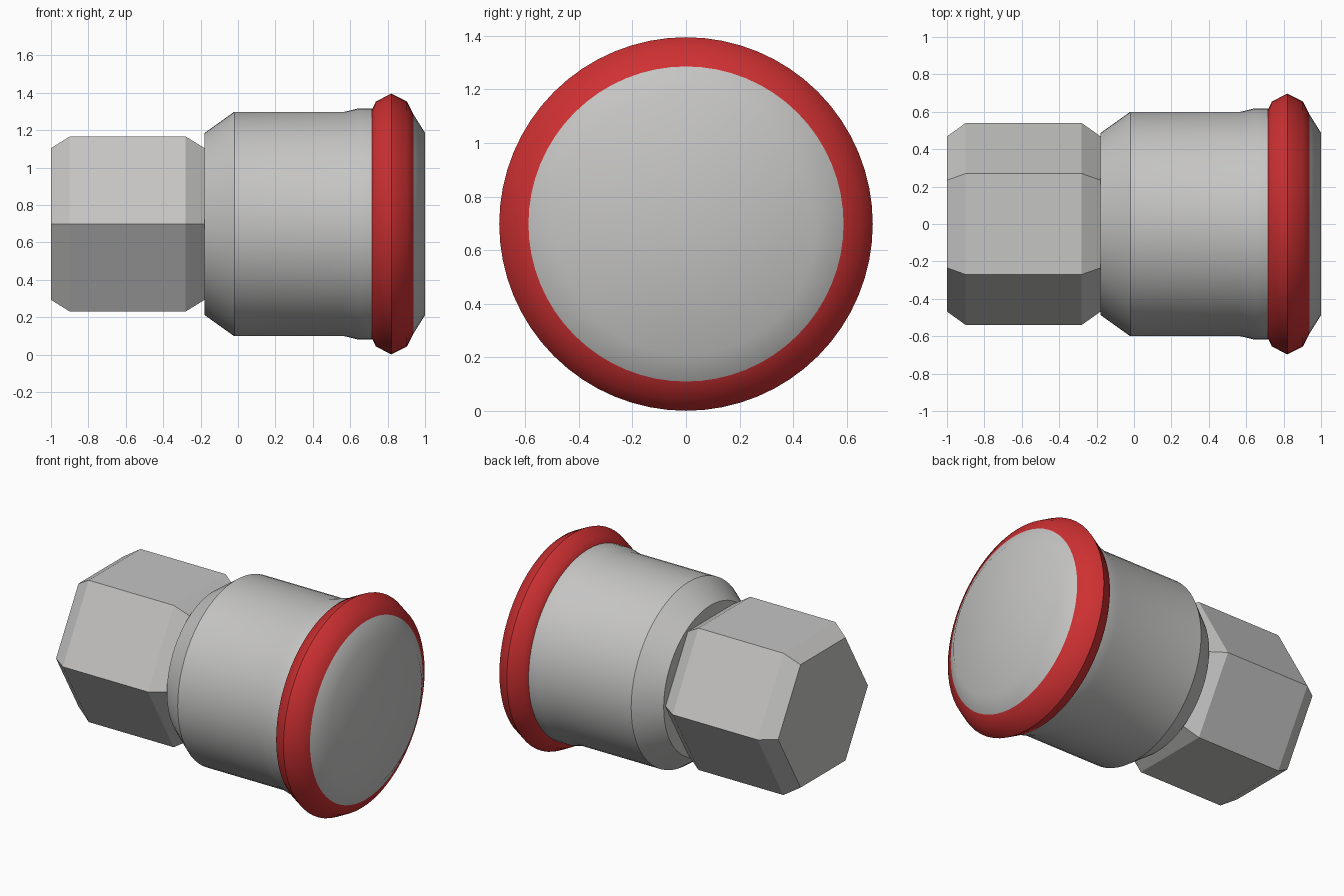
import bpy, bmesh
from math import sin, cos, tau

cube = bpy.data.objects.get("Cube")
if cube:
    bpy.data.objects.remove(cube, do_unlink=True)

AXIS_Z = 0.698
SEGMENTS = 64


def make_material(name, colour):
    mat = bpy.data.materials.new(name)
    mat.use_nodes = True
    mat.diffuse_color = colour
    mat.node_tree.nodes["Principled BSDF"].inputs["Base Color"].default_value = colour
    return mat


def turned(name, profile, sides, mat, sharp=(), smooth=True, caps=(True, True)):
    """Spin (x, radius) points about the long axis; sharp lists crisp rings."""
    bm = bmesh.new()
    rings = [[bm.verts.new((x, r * cos(tau * i / sides), AXIS_Z + r * sin(tau * i / sides)))
              for i in range(sides)] for x, r in profile]
    for a, b in zip(rings, rings[1:]):
        for i in range(sides):
            j = (i + 1) % sides
            bm.faces.new((a[i], a[j], b[j], b[i]))
    # End caps: a fan where smooth, one polygon where flat
    for ring, x, wanted in ((rings[0], profile[0][0], caps[0]),
                            (rings[-1], profile[-1][0], caps[1])):
        if not wanted:
            continue
        if smooth:
            centre = bm.verts.new((x, 0, AXIS_Z))
            for i in range(sides):
                bm.faces.new((ring[i], ring[(i + 1) % sides], centre))
        else:
            bm.faces.new(ring)
    bmesh.ops.recalc_face_normals(bm, faces=bm.faces)
    for f in bm.faces:
        f.smooth = smooth
    for k in sharp:
        for i in range(sides):
            bm.edges.get((rings[k][i], rings[k][(i + 1) % sides])).smooth = False
    mesh = bpy.data.meshes.new(name)
    bm.to_mesh(mesh)
    bm.free()
    mesh.materials.append(mat)
    obj = bpy.data.objects.new(name, mesh)
    bpy.context.scene.collection.objects.link(obj)
    return obj


steel = make_material("steel grey", (0.56, 0.555, 0.55, 1))
red = make_material("seal red", (0.62, 0.03, 0.032, 1))

# Hexagonal nut with chamfered ends
turned("hex_nut", [(-1, 0.468), (-0.9, 0.54), (-0.28, 0.54), (-0.178, 0.468)],
       6, steel, smooth=False)

# Round sleeve with tapered shoulder and slight flare
turned("sleeve_body", [(-0.178, 0.487), (-0.02, 0.6), (0.57, 0.6),
                       (0.64, 0.617), (0.717, 0.617)],
       SEGMENTS, steel, sharp=(0, 1, 4))

# Red sealing band with a crisp ridge
turned("seal_ring", [(0.717, 0.612), (0.737, 0.655), (0.82, 0.697),
                     (0.903, 0.655), (0.937, 0.588)],
       SEGMENTS, red, sharp=(2,), caps=(False, False))

# Bevelled end cap
turned("end_cap", [(0.937, 0.588), (1.0, 0.487)], SEGMENTS, steel,
       caps=(False, True))
